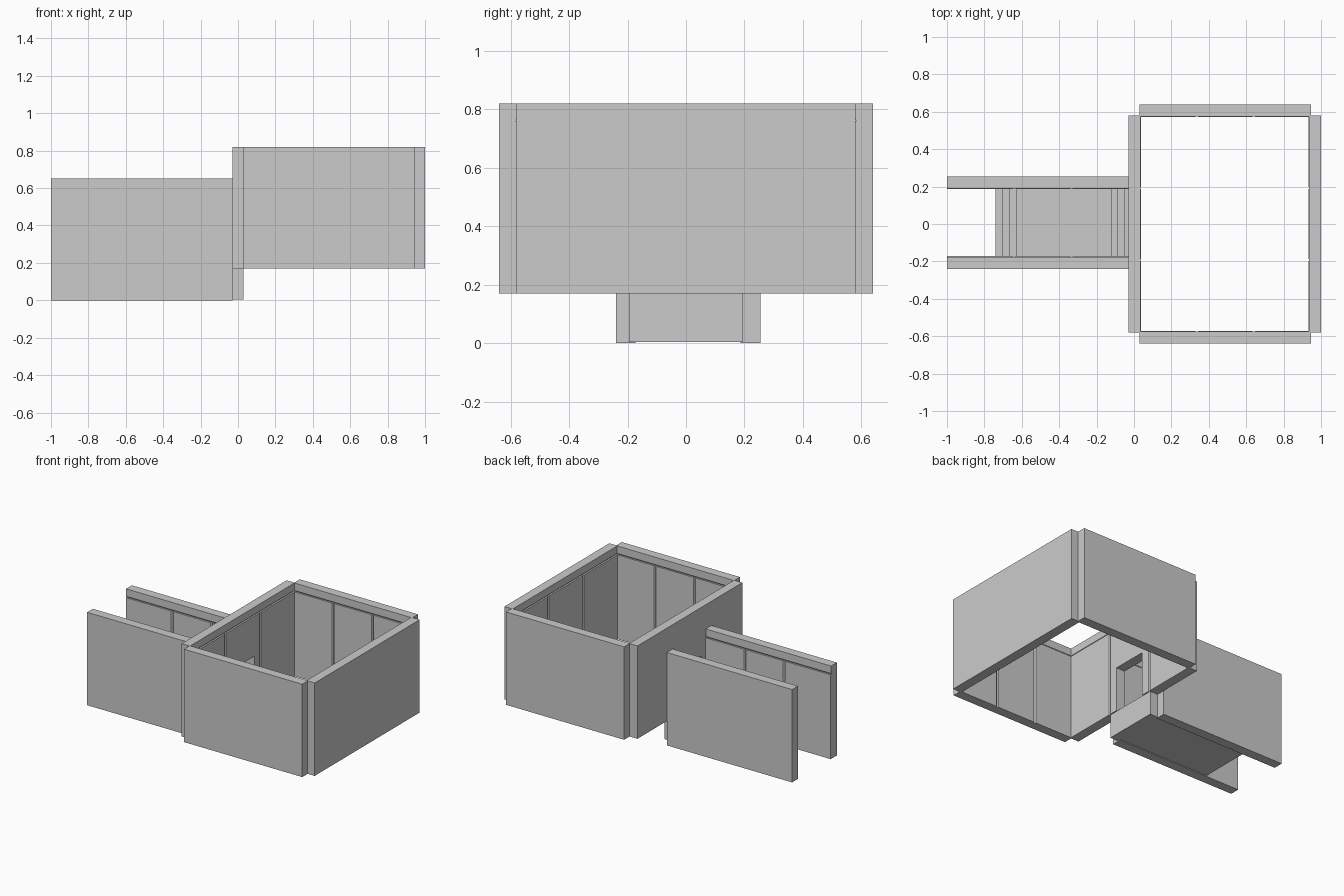
import bpy, bmesh
from math import radians

if "Cube" in bpy.data.objects:
    bpy.data.objects.remove(bpy.data.objects["Cube"])

H, T = 0.65, 0.068        # wall height and thickness
BAND = 0.06               # height of the top band
GW = 0.008                # half width / depth of the panel grooves


def prism(name, pts, axis, a, b):
    """Extrude a 2D outline: axis 'z' takes (x, y), 'x' takes (y, z), 'y' takes (x, z)."""
    bm = bmesh.new()
    place = {'z': lambda p, q: (p, q, a), 'x': lambda p, q: (a, p, q),
             'y': lambda p, q: (p, a, q)}[axis]
    f = bm.faces.new([bm.verts.new(place(*p)) for p in pts])
    new = bmesh.ops.extrude_face_region(bm, geom=[f])['geom']
    d = b - a
    vec = {'z': (0, 0, d), 'x': (d, 0, 0), 'y': (0, d, 0)}[axis]
    bmesh.ops.translate(bm, vec=vec, verts=[v for v in new if isinstance(v, bmesh.types.BMVert)])
    bmesh.ops.recalc_face_normals(bm, faces=bm.faces)
    me = bpy.data.meshes.new(name)
    bm.to_mesh(me)
    bm.free()
    ob = bpy.data.objects.new(name, me)
    bpy.context.collection.objects.link(ob)
    return ob


def wall(name, length, loc, turn, grooves, door=None):
    """Panelled wall: outer face at local y=0, inner panelled face at y=T."""
    h = length / 2
    outline = [(-h, 0), (h, 0), (h, T)]
    for g in sorted(grooves, reverse=True):
        outline += [(g + GW, T), (g, T - GW), (g - GW, T)]
    outline.append((-h, T))
    panels = prism(name + "_panels", outline, 'z', 0, H - BAND)
    # top band, chamfered where it meets the panels
    z = H - BAND
    t = T - 0.004
    band = prism(name + "_top_band", [(0, z), (t - GW, z), (t, z + GW), (t, H), (0, H)], 'x', -h, h)
    if door:
        w, dh = door
        cut = prism("door_cutter", [(-w, -0.1), (w, -0.1), (w, 0.3), (-w, 0.3)], 'z', -0.1, dh)
        cut.hide_render = True
        m = panels.modifiers.new("doorway", 'BOOLEAN')
        m.object, m.operation, m.solver = cut, 'DIFFERENCE', 'EXACT'
        bpy.context.view_layer.objects.active = panels
        bpy.ops.object.modifier_apply(modifier=m.name)
        bpy.data.objects.remove(cut)
    for ob in (panels, band):
        ob.location = loc
        ob.rotation_euler.z = radians(turn)


# raised room, with a doorway towards the stairs
Z = 0.17
for name, y, turn in (("room_front_wall", -0.64, 0), ("room_back_wall", 0.64, 180)):
    wall(name, 0.915, (0.488, y, Z), turn, (-0.153, 0.153))
wall("room_right_wall", 1.16, (1.0, 0, Z), 90, (-0.193, 0.193))
wall("room_left_wall", 1.16, (-0.03, 0, Z), -90, (-0.193, 0.193), door=(0.126, 0.31))

# lower corridor walls
wall("corridor_front_wall", 0.97, (-0.515, -0.24, 0), 0, (-0.125, 0.18))
wall("corridor_back_wall", 0.97, (-0.515, 0.255, 0), 180, (-0.18, 0.125))

# stairs: four steps, a landing, then three steps up to the doorway
rise = 0.0238
profile = [(-0.74, 0.005)]
z = 0.005
for x in (-0.74, -0.705, -0.667, -0.63, -0.122, -0.087, -0.05):
    profile.append((x, z))
    z += rise
    profile.append((x, z))
profile += [(0.03, z), (0.03, 0.005)]
prism("stairs", profile[1:], 'y', -0.195, 0.195)
